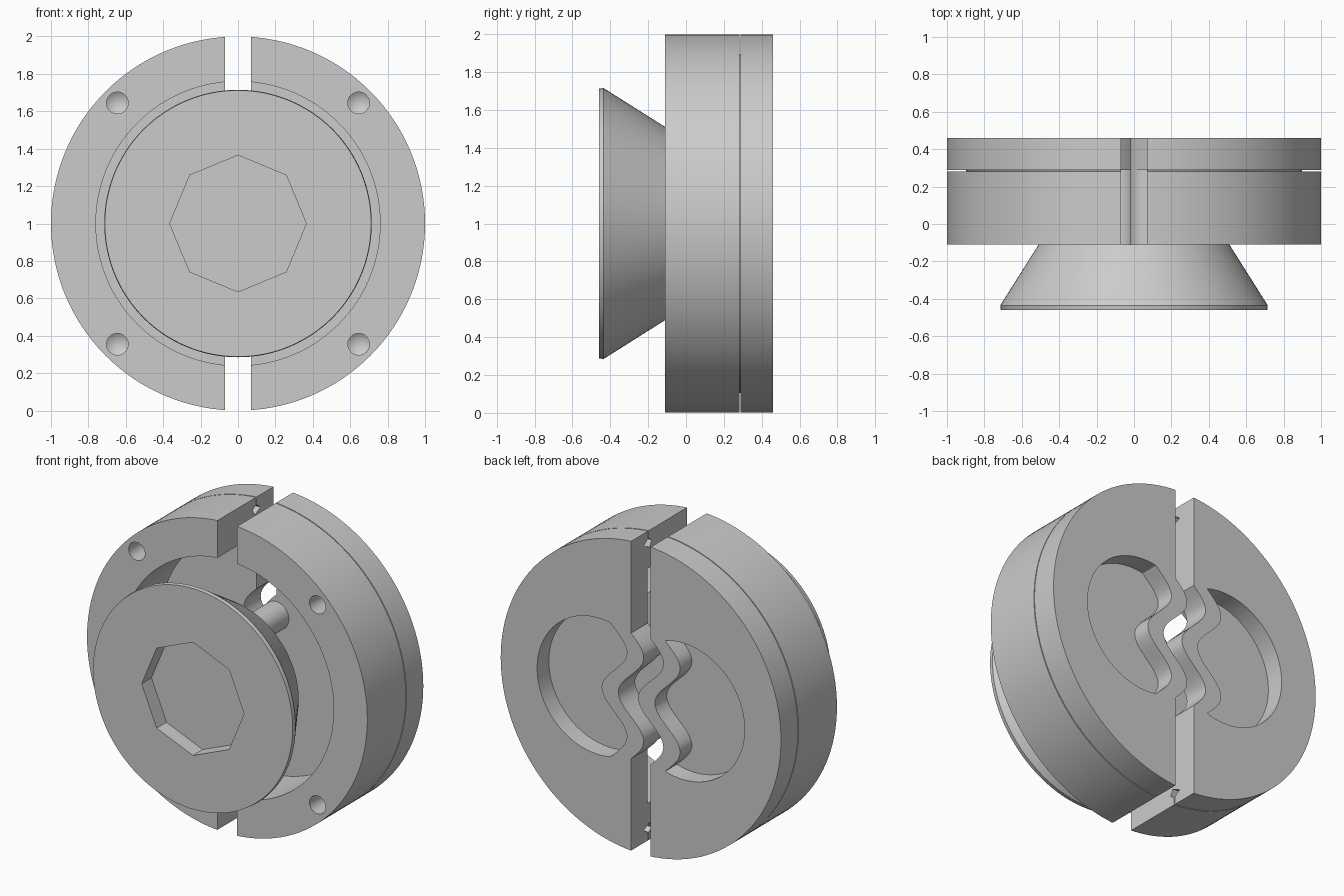
import bpy, bmesh, math
from mathutils import Vector

if "Cube" in bpy.data.objects:
    bpy.data.objects.remove(bpy.data.objects["Cube"], do_unlink=True)

CENTRE = Vector((0, 0, 1))
FRONT, FLOOR, BACK = -0.11, 0.29, 0.46
GAP, WAVE, STEP = 0.07, 0.09, 0.27

metal = bpy.data.materials.new("plain_grey")
metal.use_nodes = True
grey = (0.6, 0.6, 0.6, 1)
metal.diffuse_color = grey
metal.node_tree.nodes["Principled BSDF"].inputs["Base Color"].default_value = grey


def finish(name, bm):
    bmesh.ops.remove_doubles(bm, verts=bm.verts, dist=1e-5)
    bmesh.ops.recalc_face_normals(bm, faces=bm.faces)
    mesh = bpy.data.meshes.new(name)
    bm.to_mesh(mesh)
    bm.free()
    mesh.materials.append(metal)
    obj = bpy.data.objects.new(name, mesh)
    bpy.context.collection.objects.link(obj)
    return obj


def lathe(name, profile, closed=False, centre=CENTRE, steps=128):
    """Spin a profile of (radius, y) around an axis along y."""
    bm = bmesh.new()
    verts = [bm.verts.new(centre + Vector((r, y, 0))) for r, y in profile]
    pairs = list(zip(verts, verts[1:]))
    if closed:
        pairs.append((verts[-1], verts[0]))
    edges = [bm.edges.new(p) for p in pairs]
    bmesh.ops.spin(bm, geom=verts + edges, cent=centre, axis=(0, 1, 0),
                   angle=math.tau, steps=steps)
    return finish(name, bm)


def prism(name, outline, y0, y1):
    """Extrude an outline of (x, height from centre) along y."""
    bm = bmesh.new()
    face = bm.faces.new([bm.verts.new(CENTRE + Vector((x, y0, h))) for x, h in outline])
    ext = bmesh.ops.extrude_face_region(bm, geom=[face])["geom"]
    bmesh.ops.translate(bm, vec=(0, y1 - y0, 0),
                        verts=[v for v in ext if isinstance(v, bmesh.types.BMVert)])
    return finish(name, bm)


def cut(obj, cutters):
    for c in cutters:
        c.hide_render = True
        mod = obj.modifiers.new("cut", "BOOLEAN")
        mod.operation, mod.solver, mod.object = "DIFFERENCE", "EXACT", c
    deps = bpy.context.evaluated_depsgraph_get()
    mesh = bpy.data.meshes.new_from_object(obj.evaluated_get(deps))
    obj.modifiers.clear()
    obj.data = mesh
    for c in cutters:
        bpy.data.objects.remove(c, do_unlink=True)


def wave(h):
    return WAVE * math.cos(math.pi * h / STEP)


def split_outline(s):
    """Everything beyond one half's wavy inner edge."""
    span, n = 1.5 * STEP, 60
    pts = [(s * GAP, -2)]
    for i in range(n + 1):
        h = -span + 2 * span * i / n
        pts.append((s * GAP + wave(h), h))
    return pts + [(s * GAP, 2), (-s * 2, 2), (-s * 2, -2)]


def pocket_outline(s):
    """Round pocket whose inner side follows the wavy edge."""
    r, mid, n = 0.44, 0.3, 64
    outer, inner = [], []
    for i in range(n + 1):
        a = math.pi * (i / n - 0.5)
        h, q = r * math.sin(a), r * math.cos(a)
        outer.append((s * (mid + q), h))
        if 0 < i < n:
            inner.append((s * max(mid - q, 0.19 + s * wave(h)), h))
    return outer + inner[::-1]


# Cup-shaped body with a thin rim seam ending in a small tilted channel
body = [(0, FLOOR), (0.76, FLOOR), (0.76, FRONT), (1, FRONT), (1, 0.282),
        (0.95, 0.282), (0.93, 0.25), (0.89, 0.27), (0.92, 0.33),
        (0.95, 0.288), (1, 0.288), (1, BACK), (0, BACK)]
parts = []
for s, side in ((1, "left"), (-1, "right")):
    half = lathe(side + "_half", body)
    cutters = [prism("split_cutter", split_outline(s), -1, 1),
               prism("pocket_cutter", pocket_outline(s), BACK - 0.12, 1)]
    for k in (1, -1):
        at = CENTRE + Vector((s * 0.645, 0, k * 0.645))
        cutters.append(lathe("hole_cutter",
                             [(0, -0.3), (0.058, -0.3), (0.058, 0.1), (0, 0.14)],
                             centre=at, steps=32))
    cut(half, cutters)
    parts.append(half)

# Round posts behind the wedge, standing on the lobes of the wavy edges
for x, h, name in ((0.07, STEP, "upper_post"), (0.07, -STEP, "lower_post"),
                   (-0.07, 0, "middle_post")):
    parts.append(lathe(name, [(0, -0.12), (0.09, -0.12), (0.09, 0.3), (0, 0.3)],
                       centre=CENTRE + Vector((x, 0, h)), steps=48))

# Conical wedge with an eight-sided socket
wedge = lathe("conical_wedge", [(0, -0.46), (0.712, -0.46), (0.715, -0.435),
                                (0.51, FRONT), (0, FRONT)])
octagon = [(0.365 * math.cos(i * math.pi / 4), 0.365 * math.sin(i * math.pi / 4))
           for i in range(8)]
cut(wedge, [prism("socket_cutter", octagon, -0.6, -0.36)])
parts.append(wedge)

bpy.ops.object.select_all(action="DESELECT")
for p in parts:
    p.select_set(True)
bpy.context.view_layer.objects.active = wedge
bpy.ops.object.shade_smooth_by_angle(angle=math.radians(25))
